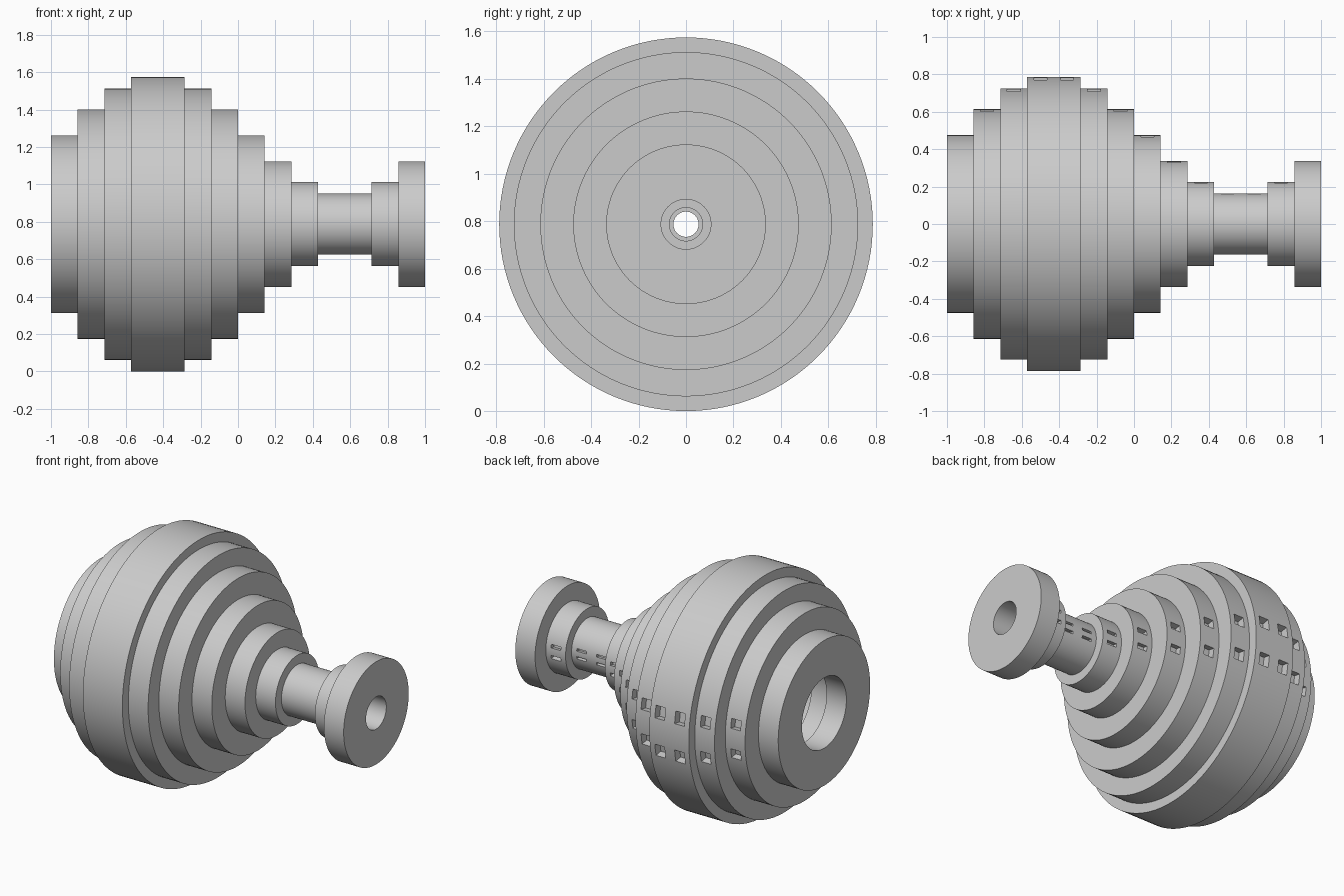
import bpy, bmesh, math
from mathutils import Matrix, Vector

cube = bpy.data.objects.get("Cube")
if cube:
    bpy.data.objects.remove(cube, do_unlink=True)

STEPS = 14
WIDTH = 2 / STEPS
SIDES = 128
AXIS_Z = 0.787

# Outer ring radii follow one sine wave; the bore swells and narrows with them
outer = [0.475 + 0.32 * math.sin(2 * math.pi * i / STEPS) for i in range(STEPS)]
bore = [0.23, 0.28, 0.34, 0.37, 0.37, 0.34, 0.28,
        0.23, 0.105, 0.07, 0.053, 0.053, 0.07, 0.105]

grey = bpy.data.materials.new("plain_grey")
grey.use_nodes = True
colour = (0.6, 0.6, 0.6, 1)
grey.diffuse_color = colour
grey.node_tree.nodes["Principled BSDF"].inputs["Base Color"].default_value = colour


def stepped_line(radii):
    """Staircase of (x, radius) points, merging equal neighbours."""
    points = []
    for i, r in enumerate(radii):
        x = -1 + i * WIDTH
        if points and abs(points[-1][1] - r) < 0.001:
            points[-1] = (x + WIDTH, points[-1][1])
        else:
            points += [(x, r), (x + WIDTH, r)]
    return points


def add_object(name, bm):
    bmesh.ops.recalc_face_normals(bm, faces=bm.faces)
    mesh = bpy.data.meshes.new(name)
    bm.to_mesh(mesh)
    bm.free()
    mesh.materials.append(grey)
    obj = bpy.data.objects.new(name, mesh)
    bpy.context.collection.objects.link(obj)
    return obj


# Turned body: closed profile swept around the x axis
profile = stepped_line(outer) + stepped_line(bore)[::-1]
bm = bmesh.new()
rings = []
for x, r in profile:
    ring = []
    for k in range(SIDES):
        a = 2 * math.pi * k / SIDES
        ring.append(bm.verts.new((x, r * math.cos(a), AXIS_Z + r * math.sin(a))))
    rings.append(ring)
for i, ring in enumerate(rings):
    following = rings[(i + 1) % len(rings)]
    for k in range(SIDES):
        n = (k + 1) % SIDES
        bm.faces.new((ring[k], ring[n], following[n], following[k]))
body = add_object("stepped_spindle", bm)

# Plain paired notches along the back of the rings
bm = bmesh.new()
for i in range(1, STEPS - 1):
    r = outer[i]
    depth = 0.02 + 0.04 * r
    for side in (-1, 1):
        turn = Matrix.Rotation(side * 0.16, 4, 'X')
        place = (Matrix.Translation((-1 + (i + 0.5) * WIDTH, 0, AXIS_Z)) @ turn
                 @ Matrix.Translation((0, r, 0))
                 @ Matrix.Diagonal(Vector((0.07, 2 * depth, 0.1 * r, 1))))
        bmesh.ops.create_cube(bm, size=1, matrix=place)
cutter = add_object("notch_cutter", bm)
cutter.hide_render = True

# Cut the notches and bake the result
cut = body.modifiers.new("notches", 'BOOLEAN')
cut.operation = 'DIFFERENCE'
cut.solver = 'EXACT'
cut.object = cutter
bpy.context.view_layer.objects.active = body
bpy.ops.object.select_all(action='DESELECT')
body.select_set(True)
bpy.ops.object.modifier_apply(modifier=cut.name)
bpy.data.objects.remove(cutter, do_unlink=True)
bpy.ops.object.shade_smooth_by_angle(angle=math.radians(30))
